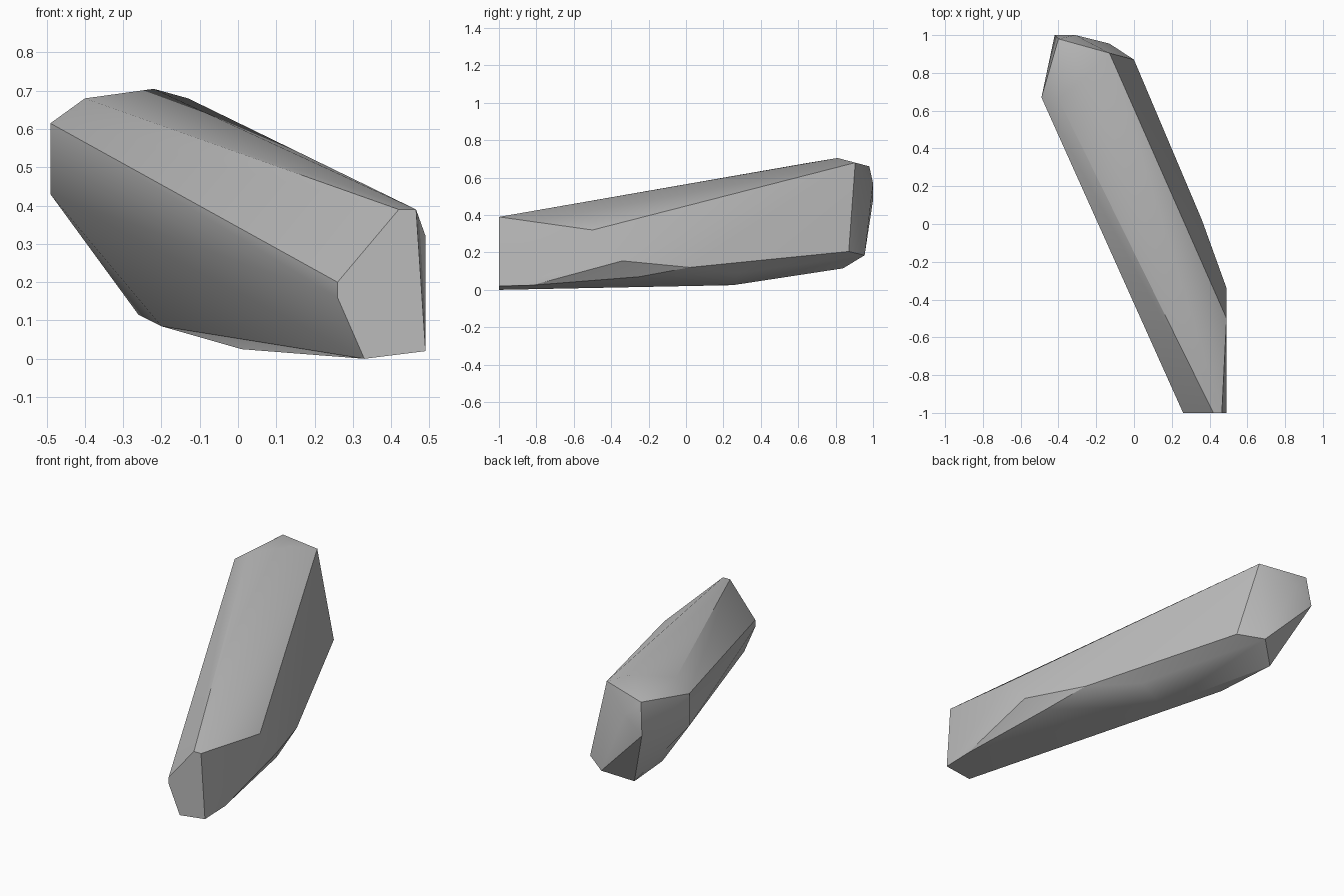
import bpy
import bmesh
import math

default_cube = bpy.data.objects.get("Cube")
if default_cube:
    bpy.data.objects.remove(default_cube, do_unlink=True)


def make_material(name, grey):
    """Plain flat material shown in the viewport and in a render."""
    material = bpy.data.materials.new(name)
    material.use_nodes = True
    colour = (grey, grey, grey, 1)
    material.diffuse_color = colour
    shader = next(n for n in material.node_tree.nodes if n.type == "BSDF_PRINCIPLED")
    shader.inputs["Base Color"].default_value = colour
    return material


def add_corners(bm, corners):
    for corner in corners:
        bm.verts.new(corner)


def hull_object(name, corner_groups, material, sharp_angle):
    """Wrap the corner groups in one faceted convex solid."""
    bm = bmesh.new()
    for corners in corner_groups:
        add_corners(bm, corners)
    result = bmesh.ops.convex_hull(bm, input=bm.verts[:])
    unused = {g for g in result["geom_interior"] + result["geom_unused"]
              if isinstance(g, bmesh.types.BMVert)}
    bmesh.ops.delete(bm, geom=list(unused), context="VERTS")
    # merge nearly flat triangles into broad facets
    bmesh.ops.dissolve_limit(bm, angle_limit=math.radians(1),
                             verts=bm.verts[:], edges=bm.edges[:])
    bmesh.ops.recalc_face_normals(bm, faces=bm.faces[:])
    mesh = bpy.data.meshes.new(name)
    bm.to_mesh(mesh)
    bm.free()
    mesh.materials.append(material)
    shard = bpy.data.objects.new(name, mesh)
    bpy.context.collection.objects.link(shard)
    bpy.ops.object.select_all(action="DESELECT")
    shard.select_set(True)
    bpy.context.view_layer.objects.active = shard
    bpy.ops.object.shade_smooth_by_angle(angle=math.radians(sharp_angle))
    return shard


# flat broken end at the front
front_end = [(x, -1, z) for x, z in (
    (.26, .2), (.26, .16), (.33, 0), (.49, .02), (.465, .39), (.42, .39))]

# left flank and its lower edge
left_flank = [(.49, -.5, .32), (.49, -.34, .155), (.49, -.82, .025),
              (.42, -.25, .07), (.36, .02, .12), (.18, .28, .09)]

# underside keel
underside = [(.01, .25, .025), (-.2, .5, .085), (-.26, .84, .115)]

# right shoulder
right_shoulder = [(-.49, .67, .615), (-.49, .67, .43), (-.4, .66, .68)]

# blunt rear cap
rear_cap = [(-.22, .81, .705), (-.13, .905, .68), (-.4, .98, .66),
            (-.42, 1, .48), (-.31, 1, .57), (-.13, .955, .185), (0, .87, .205)]

stone = make_material("grey stone", .5)
hull_object("stone_shard",
            [front_end, left_flank, underside, right_shoulder, rear_cap],
            stone, 30)
